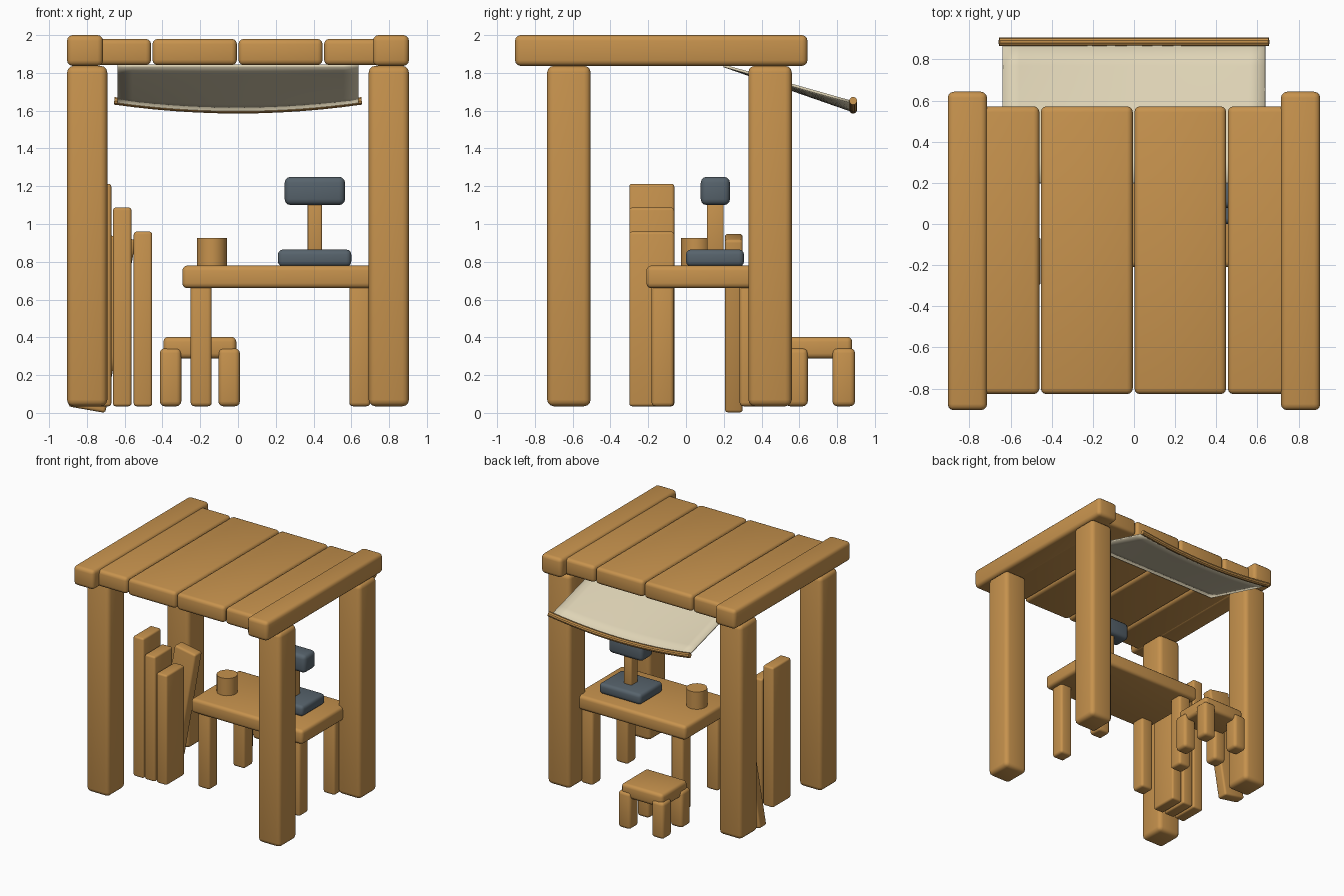
import bpy, bmesh, math
from mathutils import Matrix

cube = bpy.data.objects.get("Cube")
if cube:
    bpy.data.objects.remove(cube, do_unlink=True)


def material(name, rgb):
    m = bpy.data.materials.new(name)
    m.use_nodes = True
    m.diffuse_color = (*rgb, 1)
    m.node_tree.nodes["Principled BSDF"].inputs["Base Color"].default_value = (*rgb, 1)
    return m


WOOD = material("warm wood", (0.57, 0.29, 0.075))
IRON = material("dark iron", (0.095, 0.125, 0.15))
CLOTH = material("cream cloth", (0.74, 0.66, 0.47))


def finish(obj):
    bpy.ops.object.select_all(action='DESELECT')
    obj.select_set(True)
    bpy.context.view_layer.objects.active = obj
    bpy.ops.object.shade_smooth_by_angle(angle=math.radians(35))
    return obj


def add_mesh(name, bm, mat):
    mesh = bpy.data.meshes.new(name)
    bm.to_mesh(mesh)
    bm.free()
    mesh.materials.append(mat)
    obj = bpy.data.objects.new(name, mesh)
    bpy.context.collection.objects.link(obj)
    return finish(obj)


def block(name, xs, ys, zs, round_by=0.02, mat=WOOD, lean=0):
    """Rounded box filling the given x, y and z ranges, then leaned about y."""
    bm = bmesh.new()
    bmesh.ops.create_cube(bm, size=1)
    size = [b - a for a, b in (xs, ys, zs)]
    centre = [(a + b) / 2 for a, b in (xs, ys, zs)]
    bmesh.ops.scale(bm, vec=size, verts=bm.verts)
    bmesh.ops.bevel(bm, geom=bm.edges[:], offset=round_by, segments=3,
                    profile=0.5, affect='EDGES')
    bmesh.ops.recalc_face_normals(bm, faces=bm.faces)
    bm.transform(Matrix.Translation(centre) @ Matrix.Rotation(lean, 4, 'Y'))
    return add_mesh(name, bm, mat)


FLOOR = 0.035

# Corner posts and the roof beams resting on them
for side, sx in (("left", 1), ("right", -1)):
    for end, y in (("front", -0.62), ("back", 0.445)):
        xs = sorted((sx * 0.692, sx * 0.905))
        block(f"{side}_{end}_post", xs, (y - 0.115, y + 0.115), (FLOOR, 1.837), 0.035)
    block(f"{side}_roof_beam", sorted((sx * 0.714, sx * 0.905)),
          (-0.905, 0.643), (1.837, 2.0), 0.03)

# Roof planks, the outer two running into the beams
for i, xs in enumerate(((-0.88, -0.46), (-0.453, -0.006), (0.002, 0.448), (0.456, 0.88))):
    block(f"roof_plank_{i + 1}", xs, (-0.827, 0.572), (1.841, 1.98), 0.028)


# Tables: a top on four legs, mirrored about the centre
def table(name, cx, cy, half_x, half_y, top, leg_x, leg_y, leg_half, leg_top, soft):
    block(f"{name}_top", (cx - half_x, cx + half_x), (cy - half_y, cy + half_y), top, 0.027)
    for sx in (-1, 1):
        for sy in (-1, 1):
            x, y = cx + sx * leg_x, cy + sy * leg_y
            side = "left" if sx > 0 else "right"
            end = "back" if sy > 0 else "front"
            block(f"{name}_{side}_{end}_leg", (x - leg_half, x + leg_half),
                  (y - leg_half - 0.003, y + leg_half + 0.003), (FLOOR, leg_top), soft)


table("workbench", 0.225, 0.11, 0.52, 0.32, (0.66, 0.78), 0.42, 0.233, 0.056, 0.70, 0.02)
table("stool", -0.202, 0.71, 0.193, 0.17, (0.288, 0.403), 0.155, 0.125, 0.057, 0.342, 0.026)

# Press on the workbench
block("press_base", (0.211, 0.6), (0, 0.307), (0.775, 0.865), 0.027, IRON)
block("press_column", (0.369, 0.444), (0.111, 0.199), (0.85, 1.12), 0.008)
block("press_head", (0.247, 0.567), (0.078, 0.233), (1.1, 1.25), 0.032, IRON)

# Round cup
bm = bmesh.new()
bmesh.ops.create_cone(bm, cap_ends=True, segments=24, radius1=0.08, radius2=0.08, depth=0.155)
bm.transform(Matrix.Translation((-0.138, 0.053, 0.848)))
add_mesh("cup", bm, WOOD)

# Standing boards and one leaning board
for i, (x, top) in enumerate(((-0.503, 0.96), (-0.613, 1.087), (-0.72, 1.213))):
    block(f"standing_board_{i + 1}", (x - 0.049, x + 0.049), (-0.3, -0.062), (FLOOR, top), 0.015)
block("leaning_board", (-0.82, -0.62), (0.206, 0.3), (0.01, 0.94), 0.016, lean=math.radians(10))


# Sagging awning cloth
def sag(x):
    return 0.045 * (1 - (x / 0.64) ** 2)


bm = bmesh.new()
bmesh.ops.create_grid(bm, x_segments=16, y_segments=6, size=1)
for v in bm.verts:
    x, t = v.co.x * 0.638, (v.co.y + 1) / 2
    v.co = (x, 0.2 + 0.68 * t, 1.837 - 0.192 * t - sag(x) * t)
awning = add_mesh("awning_cloth", bm, CLOTH)
thick = awning.modifiers.new("thickness", 'SOLIDIFY')
thick.thickness = 0.014
thick.offset = 0

# Awning rod following the sag
curve = bpy.data.curves.new("awning_rod", 'CURVE')
curve.dimensions = '3D'
curve.bevel_depth = 0.021
curve.bevel_resolution = 3
curve.use_fill_caps = True
spline = curve.splines.new('POLY')
count = 13
spline.points.add(count - 1)
for i, p in enumerate(spline.points):
    x = 0.655 * (2 * i / (count - 1) - 1)
    p.co = (x, 0.885, 1.65 - sag(x), 1)
curve.materials.append(WOOD)
rod = bpy.data.objects.new("awning_rod", curve)
bpy.context.collection.objects.link(rod)
bpy.ops.object.select_all(action='DESELECT')
rod.select_set(True)
bpy.context.view_layer.objects.active = rod
bpy.ops.object.convert(target='MESH')
finish(bpy.context.view_layer.objects.active)
